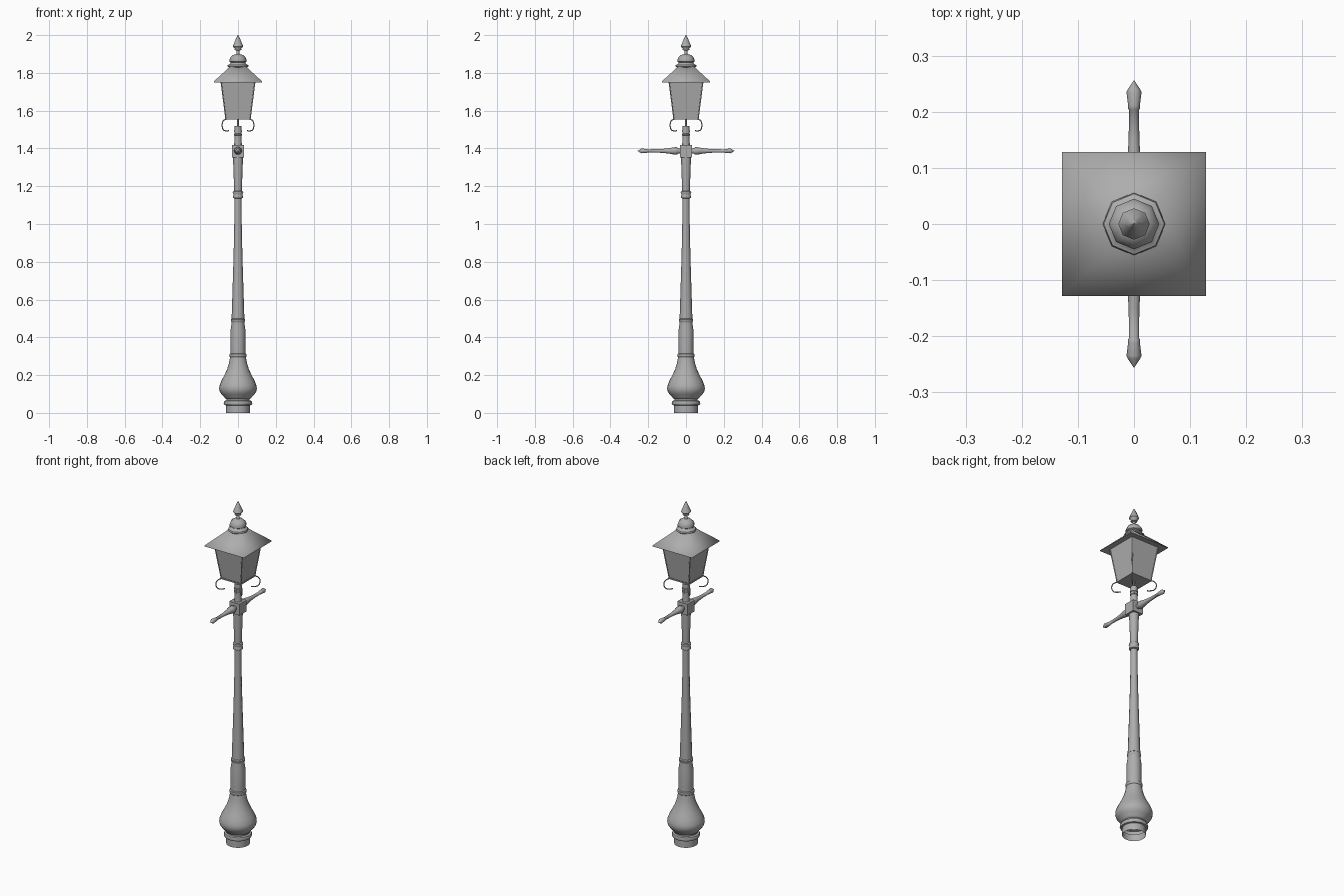
import bpy, bmesh, math
from mathutils import Vector, Matrix

if "Cube" in bpy.data.objects:
    bpy.data.objects.remove(bpy.data.objects["Cube"])

# Dark iron grey shared by every part
iron = bpy.data.materials.new("dark_iron")
iron.diffuse_color = (.42, .42, .42, 1)
iron.use_nodes = True
iron.node_tree.nodes["Principled BSDF"].inputs["Base Color"].default_value = iron.diffuse_color


def finish(name, bm, smooth=None):
    bmesh.ops.recalc_face_normals(bm, faces=bm.faces)
    me = bpy.data.meshes.new(name)
    bm.to_mesh(me)
    bm.free()
    me.materials.append(iron)
    ob = bpy.data.objects.new(name, me)
    bpy.context.collection.objects.link(ob)
    if smooth:
        bpy.ops.object.select_all(action='DESELECT')
        ob.select_set(True)
        bpy.context.view_layer.objects.active = ob
        bpy.ops.object.shade_smooth_by_angle(angle=math.radians(smooth))
    return ob


def loft(name, profile, n, phase=0.0, flute=1.0, caps=(True, True), smooth=50, mat=None):
    """Stack n-sided rings of (radius, height); flute < 1 pulls in every second point."""
    bm = bmesh.new()
    rings = []
    for r, z in profile:
        ring = []
        for i in range(n):
            a = phase + 2 * math.pi * i / n
            k = r * (flute if i % 2 else 1)
            ring.append(bm.verts.new((k * math.cos(a), k * math.sin(a), z)))
        rings.append(ring)
    for lo, hi in zip(rings, rings[1:]):
        for i in range(n):
            bm.faces.new((lo[i], lo[(i + 1) % n], hi[(i + 1) % n], hi[i]))
    if caps[0]:
        bm.faces.new(rings[0])
    if caps[1]:
        bm.faces.new(rings[-1])
    if mat:
        bm.transform(mat)
    return finish(name, bm, smooth)


def box(name, size, centre):
    bm = bmesh.new()
    bmesh.ops.create_cube(bm, size=1)
    bm.transform(Matrix.Translation(centre) @ Matrix.Diagonal((*size, 1)))
    return finish(name, bm)


def wire(name, pts, radius, kind='POLY'):
    cu = bpy.data.curves.new(name, 'CURVE')
    cu.dimensions = '3D'
    cu.bevel_depth = radius
    cu.bevel_resolution = 1
    cu.use_fill_caps = True
    sp = cu.splines.new(kind)
    sp.points.add(len(pts) - 1)
    for p, co in zip(sp.points, pts):
        p.co = (*co, 1)
    if kind == 'NURBS':
        sp.order_u = 3
        sp.use_endpoint_u = True
        sp.resolution_u = 5
    cu.materials.append(iron)
    ob = bpy.data.objects.new(name, cu)
    bpy.context.collection.objects.link(ob)


# Base: foot, rings, bulb and lower column
loft("base", [
    (.063, 0), (.063, .04), (.072, .042), (.076, .052), (.072, .063), (.062, .066),
    (.062, .074), (.07, .078), (.074, .085), (.086, .097), (.096, .112), (.1, .128),
    (.098, .145), (.088, .17), (.072, .2), (.058, .23), (.048, .262), (.042, .295),
    (.045, .298), (.046, .305), (.045, .312), (.039, .315), (.039, .44), (.034, .475),
    (.034, .482), (.038, .486), (.038, .495), (.033, .499)], 24, caps=(False, True))

# Fluted tapering shaft
loft("shaft", [(.034, .495), (.029, .65), (.0235, .83), (.02, .98), (.0185, 1.145)],
     16, flute=.94)

# Collar and upper column
loft("upper_column", [
    (.019, 1.135), (.026, 1.138), (.028, 1.145), (.025, 1.152), (.025, 1.16),
    (.028, 1.165), (.027, 1.172), (.02, 1.176), (.021, 1.2), (.026, 1.34), (.026, 1.36)], 16)

# Crossbar hub and arms
box("crossbar_hub", (.066, .066, .066), (0, 0, 1.385))
for side, name in ((-1, "front_arm"), (1, "back_arm")):
    m = Matrix.Translation((0, 0, 1.387)) @ Matrix.Rotation(-side * math.pi / 2, 4, 'X')
    loft(name, [
        (.014, .03), (.015, .04), (.021, .05), (.02, .065), (.015, .09), (.0115, .12),
        (.0095, .15), (.009, .204), (.011, .206), (.0105, .211),
        (.0135, .235), (.011, .24), (.0005, .256)], 10, mat=m)

# Neck above the hub and thin stem into the lantern
loft("neck", [
    (.021, 1.412), (.019, 1.44), (.019, 1.468), (.022, 1.47), (.022, 1.476), (.019, 1.478),
    (.019, 1.486), (.022, 1.488), (.022, 1.494), (.018, 1.496), (.018, 1.52)], 12)
loft("lantern_stem", [(.005, 1.51), (.005, 1.56)], 8)

# Square lantern body with slim sill
q, d = math.pi / 4, math.sqrt(2)
loft("lantern_body", [(.064 * d, 1.555), (.09 * d, 1.757)], 4, phase=q, smooth=None)
loft("lantern_sill", [(.067 * d, 1.553), (.068 * d, 1.561)], 4, phase=q, smooth=None)

# Corner bars and curled brackets below each corner
for i in range(4):
    c = Vector((math.cos(q + i * 2 * q), math.sin(q + i * 2 * q), 0))
    at = lambda r, z: c * r + Vector((0, 0, z))
    wire(f"corner_bar_{i + 1}", [at(.064 * d, 1.556), at(.09 * d, 1.757)], .003)
    wire(f"curl_bracket_{i + 1}", [
        at(.085, 1.555), at(.108, 1.553), at(.122, 1.526), at(.112, 1.496),
        at(.086, 1.492), at(.07, 1.494)], .003, 'NURBS')

# Pyramid roof, softly shaded over its hips, with thin eaves
loft("roof", [(.09 * d, 1.757), (.128 * d, 1.75), (.128 * d, 1.755), (.04 * d, 1.835)],
     4, phase=q, smooth=62)

# Octagonal cap and finial
loft("cap", [
    (.046, 1.826), (.056, 1.834), (.054, 1.842), (.042, 1.847), (.039, 1.855),
    (.045, 1.859), (.045, 1.869), (.04, 1.882), (.029, 1.893), (.013, 1.899)], 8)
loft("finial", [
    (.012, 1.895), (.008, 1.903), (.008, 1.918), (.018, 1.921), (.017, 1.928),
    (.028, 1.94), (.023, 1.952), (.009, 1.985), (.001, 2.0)], 8)
